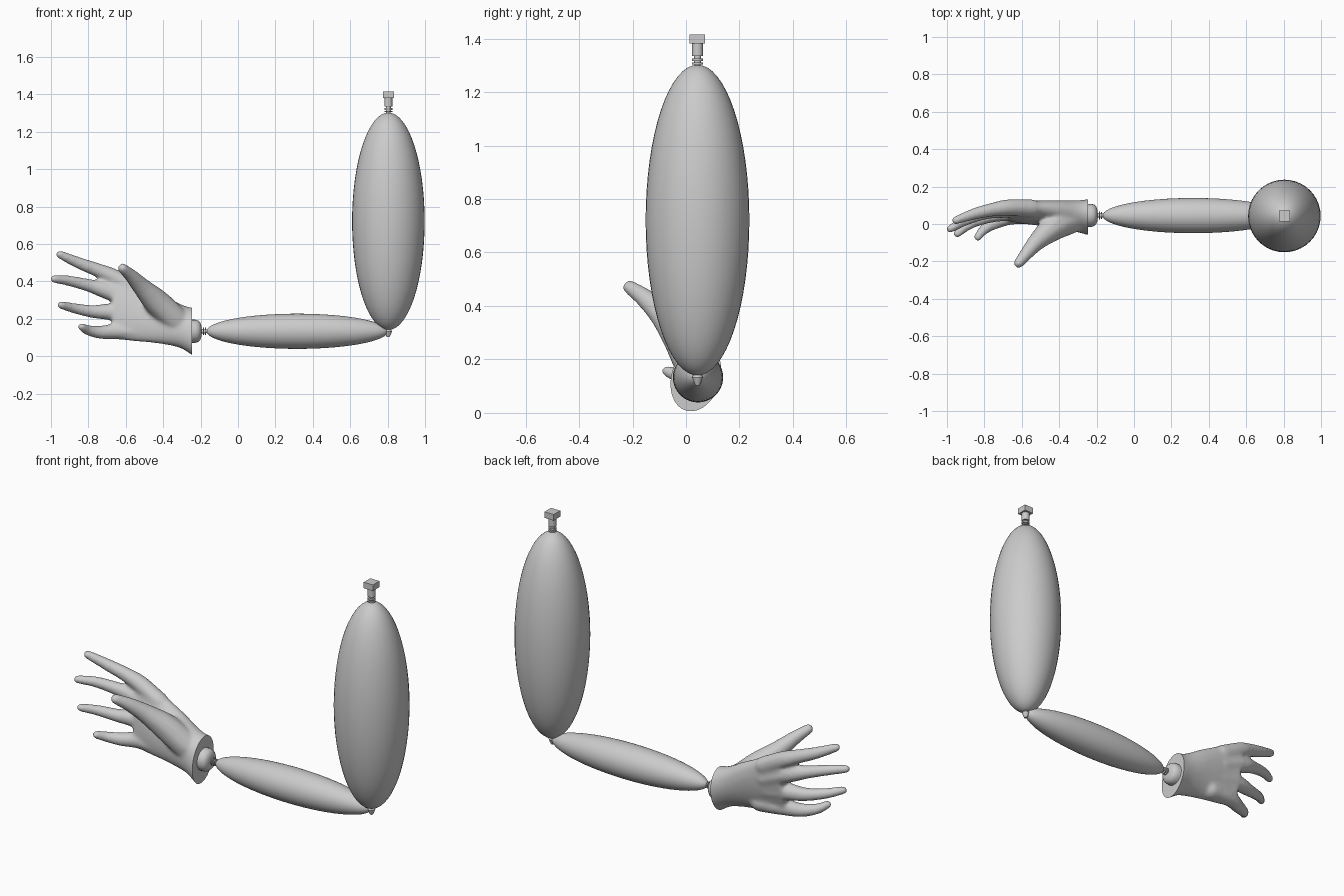
import bpy, bmesh, math
from mathutils import Vector, Matrix

if "Cube" in bpy.data.objects:
    bpy.data.objects.remove(bpy.data.objects["Cube"])

AY = 0.043  # y of the arm axis


def finish(bm, name, angle=35):
    bmesh.ops.recalc_face_normals(bm, faces=bm.faces)
    me = bpy.data.meshes.new(name)
    bm.to_mesh(me)
    bm.free()
    ob = bpy.data.objects.new(name, me)
    bpy.context.collection.objects.link(ob)
    bpy.ops.object.select_all(action='DESELECT')
    ob.select_set(True)
    bpy.context.view_layer.objects.active = ob
    bpy.ops.object.shade_smooth_by_angle(angle=math.radians(angle))
    return ob


def ellipsoid(name, centre, radii, turn=Matrix()):
    bm = bmesh.new()
    bmesh.ops.create_uvsphere(
        bm, u_segments=40, v_segments=32, radius=1,
        matrix=Matrix.Translation(centre) @ turn @ Matrix.Diagonal((*radii, 1)))
    return finish(bm, name)


def bridge(bm, rings):
    for a, b in zip(rings, rings[1:]):
        n = len(a)
        for i in range(n):
            bm.faces.new((a[i], a[(i + 1) % n], b[(i + 1) % n], b[i]))
    bm.faces.new(rings[0])
    bm.faces.new(rings[-1])


def lathe(name, profile, origin, turn=Matrix(), n=24):
    """profile: (height along local z, radius)"""
    bm = bmesh.new()
    m = Matrix.Translation(origin) @ turn
    rings = []
    for h, r in profile:
        rings.append([bm.verts.new(m @ Vector((r * math.cos(k * math.tau / n),
                                               r * math.sin(k * math.tau / n), h)))
                      for k in range(n)])
    bridge(bm, rings)
    return finish(bm, name)


def spline(pts, steps):
    """Catmull-Rom samples through tuples of any size"""
    p = [Vector(q) for q in pts]
    p = [2 * p[0] - p[1]] + p + [2 * p[-1] - p[-2]]
    out = []
    for i in range(1, len(p) - 2):
        for s in range(steps):
            t = s / steps
            a, b, c, d = p[i - 1:i + 3]
            out.append(0.5 * (2 * b + (c - a) * t + (2 * a - 5 * b + 4 * c - d) * t * t
                              + (3 * b - a - 3 * c + d) * t ** 3))
    return out + [p[-2]]


ALONG_X = Matrix.Rotation(math.pi / 2, 4, 'Y')

# Limbs
ellipsoid("upper_arm", (0.804, AY, 0.721), (0.194, 0.194, 0.581))
ellipsoid("forearm", (0.317, AY + 0.002, 0.133), (0.094, 0.094, 0.485), ALONG_X)

# Shoulder joint: ribbed neck, stud and square head
lathe("shoulder_joint", [(1.28, .012), (1.304, .012), (1.304, .021), (1.311, .021), (1.311, .013),
                         (1.317, .013), (1.317, .021), (1.326, .021), (1.326, .013),
                         (1.335, .013), (1.335, .021), (1.382, .021)], (0.804, AY, 0))
bm = bmesh.new()
bmesh.ops.create_cube(bm, size=1, matrix=Matrix.Translation((0.804, AY, 1.398))
                      @ Matrix.Diagonal((.058, .058, .034, 1)))
finish(bm, "shoulder_head")

# Elbow joint
lathe("elbow_joint", [(-.03, .008), (-.012, .016), (0, .02), (.008, .016), (.012, .01), (.03, .01)],
      (0.803, AY, 0.133))

# Wrist joint: rounded plug with ribbed stem
lathe("wrist_joint", [(-.30, .062), (-.228, .062), (-.212, .057), (-.202, .047), (-.196, .03),
                      (-.196, .012), (-.188, .012), (-.188, .021), (-.182, .021), (-.182, .012),
                      (-.176, .012), (-.176, .019), (-.170, .019), (-.170, .01), (-.15, .01)],
      (0, AY + 0.003, 0.133), ALONG_X)

# Hand: palm sections (x, y, z, half width, half thickness, tilt)
bm = bmesh.new()
palm = [(-.18, .038, .115, .155, .10, .30), (-.245, .037, .132, .130, .092, .30),
        (-.31, .042, .162, .121, .080, .29), (-.40, .050, .198, .138, .070, .26),
        (-.50, .058, .230, .158, .060, .22), (-.60, .063, .262, .180, .052, .18),
        (-.67, .068, .278, .178, .045, .16)]
rings = []
for x, y, z, a, b, tilt in spline(palm, 5):
    ring = []
    for k in range(32):
        t = k * math.tau / 32
        u, v = a * math.cos(t), b * math.sin(t)
        ring.append(bm.verts.new((x, y + u * math.sin(tilt) + v * math.cos(tilt),
                                  z + u * math.cos(tilt) - v * math.sin(tilt))))
    rings.append(ring)
bridge(bm, rings)

# Fingers and thumb: paths (x, y, z, radius)
digits = [
    [(-.55, .085, .36, .05), (-.67, .088, .425, .046), (-.75, .078, .460, .039),
     (-.85, .055, .498, .033), (-.952, .020, .543, .024)],
    [(-.55, .080, .29, .05), (-.70, .078, .350, .048), (-.79, .060, .376, .037),
     (-.90, .020, .402, .030), (-.982, -.026, .412, .023)],
    [(-.55, .065, .22, .05), (-.68, .060, .236, .046), (-.78, .038, .239, .036),
     (-.88, -.002, .257, .029), (-.945, -.052, .273, .023)],
    [(-.50, .050, .13, .055), (-.64, .042, .134, .046), (-.73, .012, .127, .037),
     (-.80, -.028, .138, .029), (-.835, -.070, .156, .023)],
    [(-.34, .020, .20, .075), (-.43, -.020, .285, .072), (-.51, -.085, .365, .052),
     (-.57, -.152, .428, .038), (-.617, -.210, .470, .028)],
]
for path in digits:
    for x, y, z, r in spline(path, 10):
        bmesh.ops.create_icosphere(bm, subdivisions=2, radius=r,
                                   matrix=Matrix.Translation((x, y, z)))
hand = finish(bm, "hand", 180)

# Fuse and soften, then trim the cuff flat
m = hand.modifiers.new("fuse", 'REMESH')
m.mode = 'VOXEL'
m.voxel_size = 0.009
m.use_smooth_shade = True
m = hand.modifiers.new("soften", 'SMOOTH')
m.factor = 0.5
m.iterations = 14
dg = bpy.context.evaluated_depsgraph_get()
bm = bmesh.new()
bm.from_object(hand, dg)
bpy.data.objects.remove(hand, do_unlink=True)
cut = bmesh.ops.bisect_plane(bm, geom=bm.verts[:] + bm.edges[:] + bm.faces[:], dist=1e-5,
                             plane_co=(-.245, 0, 0), plane_no=(1, 0, 0), clear_outer=True)
edges = [e for e in cut['geom_cut'] if isinstance(e, bmesh.types.BMEdge)]
bmesh.ops.contextual_create(bm, geom=edges)
finish(bm, "hand", 50)
